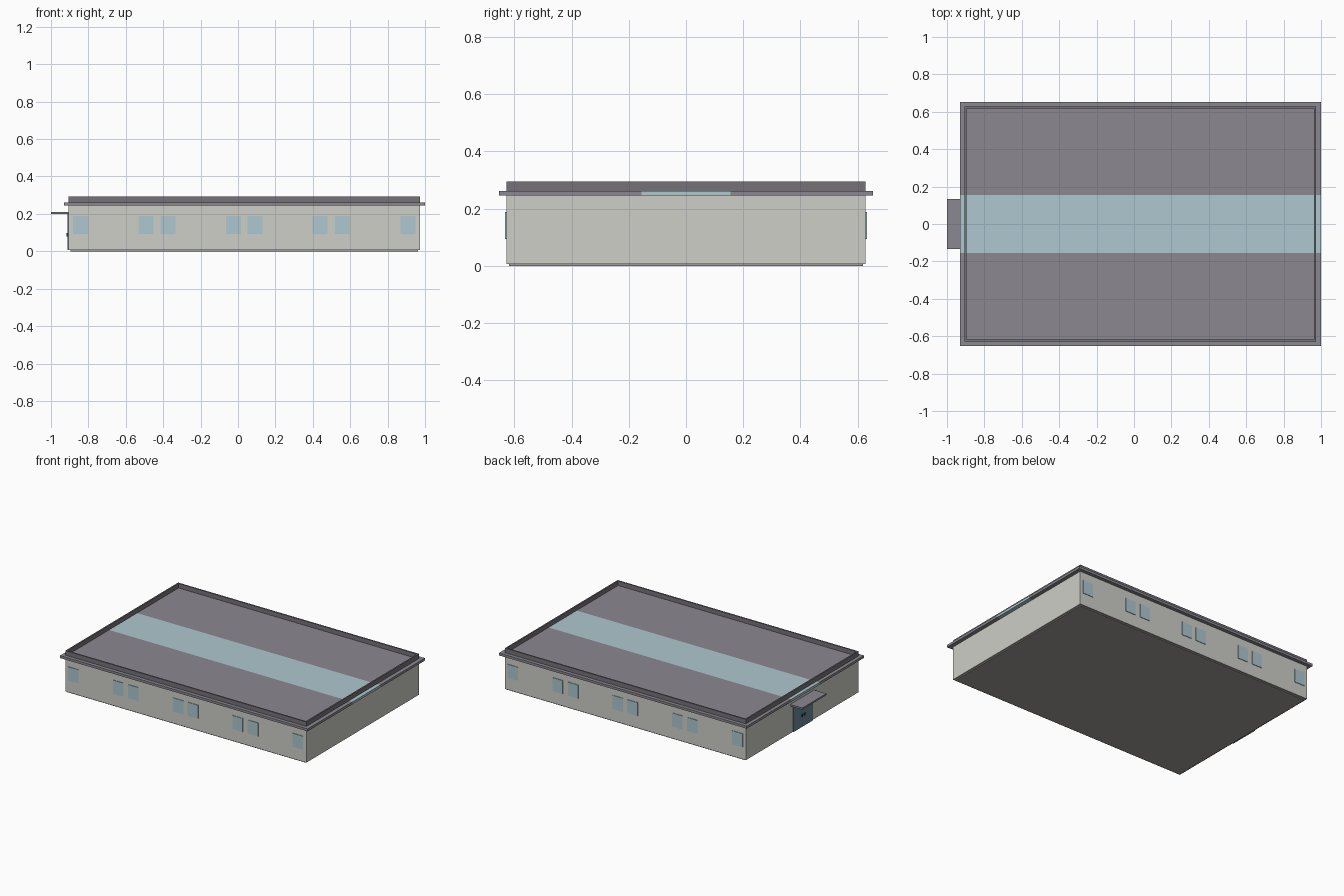
import bpy, bmesh

if "Cube" in bpy.data.objects:
    bpy.data.objects.remove(bpy.data.objects["Cube"])


def material(name, rgb):
    m = bpy.data.materials.new(name)
    m.diffuse_color = (*rgb, 1)
    m.use_nodes = True
    m.node_tree.nodes["Principled BSDF"].inputs["Base Color"].default_value = m.diffuse_color
    return m


WALL = material("wall_plaster", (0.62, 0.62, 0.58))
ROOF = material("roof_grey", (0.26, 0.25, 0.28))
TRIM = material("parapet_grey", (0.18, 0.17, 0.19))
GLASS = material("pale_glass", (0.42, 0.58, 0.63))
DOOR = material("door_blue", (0.14, 0.25, 0.32))
DARK = material("handle_dark", (0.05, 0.06, 0.07))
BASE = material("floor_brown", (0.36, 0.34, 0.31))


def boxes(name, mat, *ranges):
    """One object made of boxes given as (x0, x1, y0, y1, z0, z1)."""
    bm = bmesh.new()
    for x0, x1, y0, y1, z0, z1 in ranges:
        for v in bmesh.ops.create_cube(bm, size=1)["verts"]:
            v.co = (x0 + (v.co.x + .5) * (x1 - x0),
                    y0 + (v.co.y + .5) * (y1 - y0),
                    z0 + (v.co.z + .5) * (z1 - z0))
    me = bpy.data.meshes.new(name)
    bm.to_mesh(me)
    bm.free()
    me.materials.append(mat)
    ob = bpy.data.objects.new(name, me)
    bpy.context.collection.objects.link(ob)
    return ob


def ring(name, mat, z0, z1):
    """Thin rectangular wall loop following the building outline."""
    boxes(name, mat,
          (X0, X1, -Y, -Y + T, z0, z1), (X0, X1, Y - T, Y, z0, z1),
          (X0, X0 + T, -Y + T, Y - T, z0, z1),
          (X1 - T, X1, -Y + T, Y - T, z0, z1))


# building outline and wall thickness
X0, X1, Y, T = -0.906, 0.972, 0.628, 0.01

# floor plate, walls and parapet
boxes("floor", BASE, (X0 + T, X1 - T, -Y + T, Y - T, 0, 0.01))
ring("walls", WALL, 0.007, 0.245)
ring("parapet", TRIM, 0.262, 0.294)

# roof slab in two halves with a glazed strip between them
boxes("roof_slab", ROOF,
      (-0.93, 1.0, -0.653, -0.156, 0.245, 0.262),
      (-0.93, 1.0, 0.156, 0.653, 0.245, 0.262))
boxes("skylight", GLASS, (-0.93, 1.0, -0.156, 0.156, 0.245, 0.262))

# windows along both long sides
for side, name in ((-1, "front_windows"), (1, "back_windows")):
    ya, yb = sorted((side * (Y - 0.005), side * (Y + 0.004)))
    boxes(name, GLASS, *[(x - 0.04, x + 0.04, ya, yb, 0.093, 0.188)
                         for x in (-0.842, -0.491, -0.374, -0.024,
                                   0.09, 0.438, 0.558, 0.908)])

# double door with handles on the left end
boxes("door_leaves", DOOR,
      (X0 - 0.006, X0 + 0.004, -0.105, -0.002, 0.007, 0.2),
      (X0 - 0.006, X0 + 0.004, 0.002, 0.105, 0.007, 0.2))
boxes("door_handles", DARK,
      (X0 - 0.012, X0 - 0.006, -0.018, -0.01, 0.08, 0.098),
      (X0 - 0.012, X0 - 0.006, 0.01, 0.018, 0.08, 0.098))

# canopy over the door
boxes("door_canopy", ROOF, (-1.0, X0 + 0.004, -0.133, 0.133, 0.199, 0.211))
